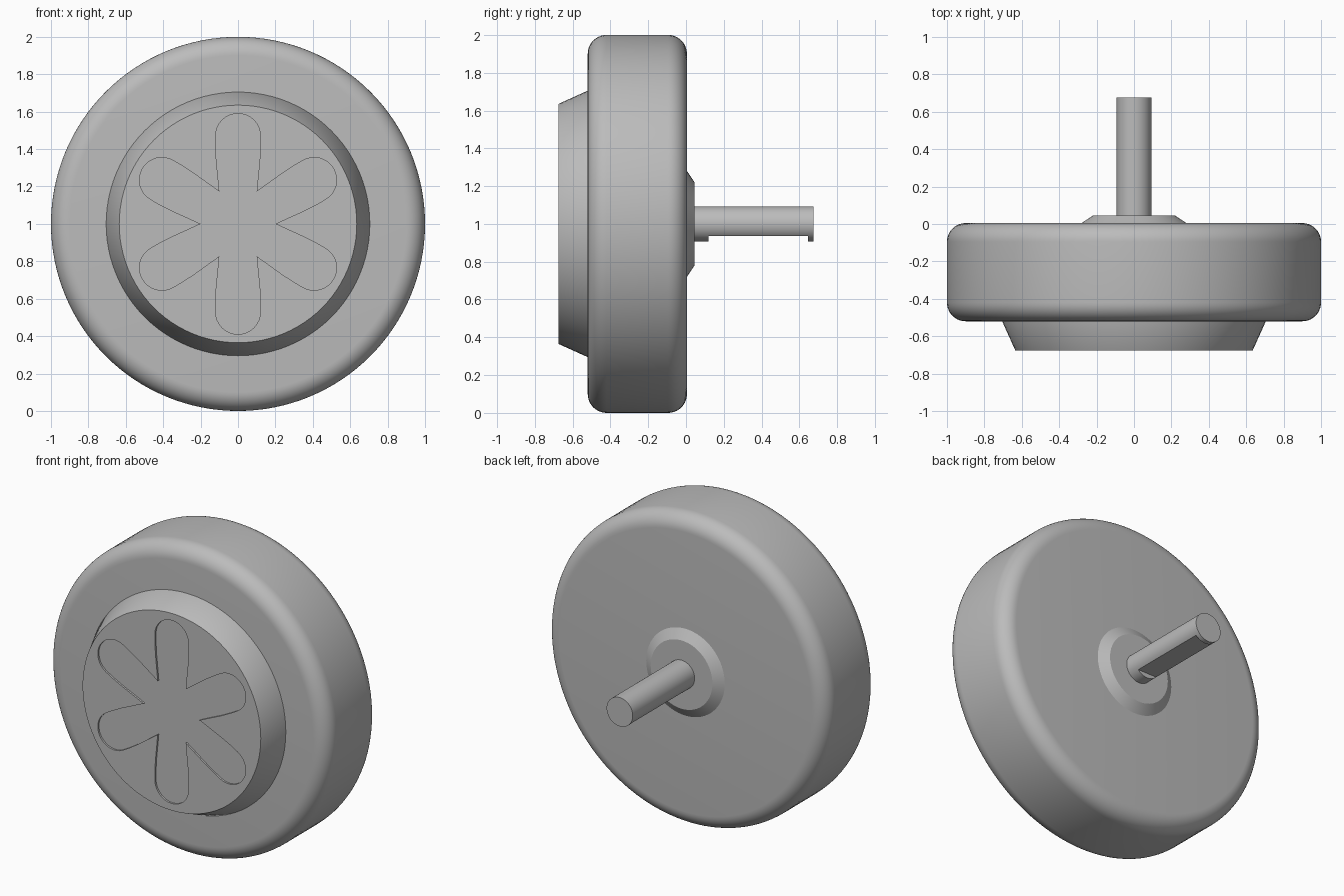
import bpy, bmesh, math
from math import sin, cos, pi

if "Cube" in bpy.data.objects:
    bpy.data.objects.remove(bpy.data.objects["Cube"], do_unlink=True)

CENTRE_Z = 1.0

grey = bpy.data.materials.new("plain_grey")
grey.use_nodes = True
grey.diffuse_color = (0.5, 0.5, 0.5, 1)
grey.node_tree.nodes["Principled BSDF"].inputs["Base Color"].default_value = (0.5, 0.5, 0.5, 1)


def finish(name, bm):
    bmesh.ops.recalc_face_normals(bm, faces=bm.faces)
    mesh = bpy.data.meshes.new(name)
    bm.to_mesh(mesh)
    bm.free()
    mesh.materials.append(grey)
    obj = bpy.data.objects.new(name, mesh)
    bpy.context.collection.objects.link(obj)
    return obj


def loft(name, rings):
    """Skin a stack of closed point loops and cap both ends."""
    bm = bmesh.new()
    loops = [[bm.verts.new(p) for p in ring] for ring in rings]
    n = len(loops[0])
    for a, b in zip(loops, loops[1:]):
        for i in range(n):
            j = (i + 1) % n
            bm.faces.new((a[i], a[j], b[j], b[i]))
    bm.faces.new(loops[0])
    bm.faces.new(loops[-1])
    return finish(name, bm)


def lathe(name, profile, sides):
    """Turn (radius, y) points about the wheel axis."""
    angles = [2 * pi * i / sides for i in range(sides)]
    return loft(name, [[(r * cos(a), y, CENTRE_Z + r * sin(a)) for a in angles]
                       for r, y in profile])


def activate(obj):
    bpy.ops.object.select_all(action='DESELECT')
    obj.select_set(True)
    bpy.context.view_layer.objects.active = obj


def cut(obj, cutter):
    cutter.hide_render = True
    mod = obj.modifiers.new("cut", 'BOOLEAN')
    mod.operation = 'DIFFERENCE'
    mod.solver = 'EXACT'
    mod.object = cutter
    activate(obj)
    bpy.ops.object.modifier_apply(modifier=mod.name)
    bpy.data.objects.remove(cutter, do_unlink=True)


# Wheel body with rounded shoulders
FILLET, FRONT, BACK = 0.1, -0.52, 0.005
quarter = [pi / 2 * i / 10 for i in range(11)]
shoulder = [(1 - FILLET * (1 - sin(a)), FILLET * (1 - cos(a))) for a in quarter]
body_profile = [(r, FRONT + d) for r, d in shoulder]
body_profile += [(r, BACK - d) for r, d in reversed(shoulder)]
body = lathe("wheel_body", body_profile, 128)

# Tapered front hub with a shallow six-petal recess
hub = lathe("front_hub", [(0.705, FRONT + 0.02), (0.705, FRONT), (0.635, -0.675)], 96)
side = [(0.1, 0.173), (0.107, 0.25), (0.116, 0.34), (0.12, 0.42)]
cap = [(0.12 * cos(a), 0.47 + 0.12 * sin(a)) for a in [pi * i / 16 for i in range(17)]]
petal = side + cap + [(-x, z) for x, z in reversed(side)]
flower = []
for k in range(6):
    t = k * pi / 3
    # Neighbouring petals share their inner corner
    flower += [(x * cos(t) - z * sin(t), x * sin(t) + z * cos(t)) for x, z in petal[:-1]]
cut(hub, loft("petal_cutter", [[(x, y, CENTRE_Z + z) for x, z in flower]
                               for y in (-0.72, -0.663)]))

# Rear boss
boss = lathe("rear_boss", [(0.28, -0.02), (0.28, BACK), (0.22, 0.045)], 64)

# Axle with a flat milled into its underside
axle = lathe("axle", [(0.093, 0.0), (0.093, 0.675)], 48)
bm = bmesh.new()
bmesh.ops.create_cube(bm, size=1)
bmesh.ops.scale(bm, verts=bm.verts, vec=(0.4, 0.525, 0.2))
bmesh.ops.translate(bm, verts=bm.verts, vec=(0, 0.3825, CENTRE_Z - 0.163))
cut(axle, finish("flat_cutter", bm))

for obj in (body, hub, boss, axle):
    activate(obj)
    bpy.ops.object.shade_smooth_by_angle(angle=math.radians(25))
